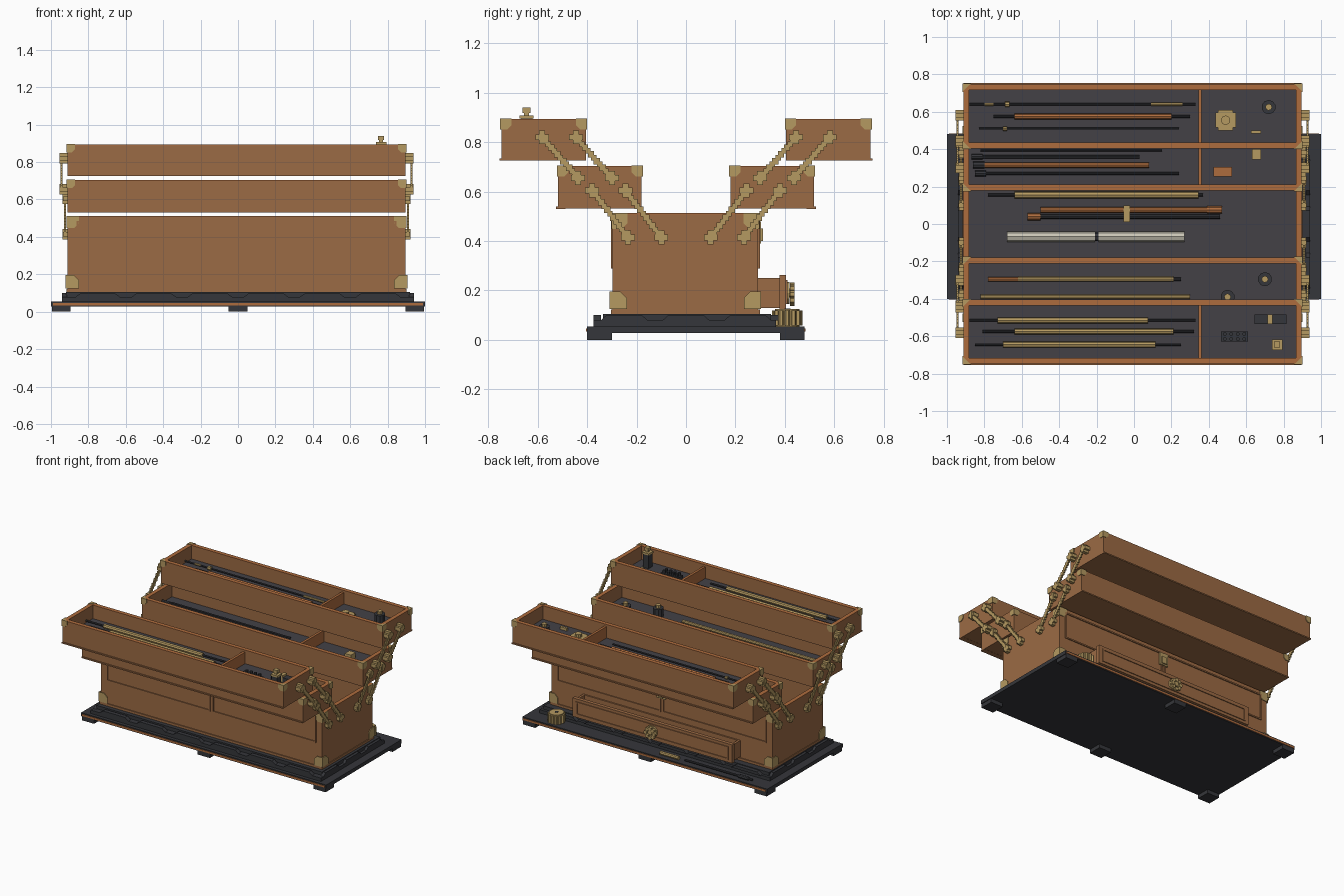
import bpy, bmesh, math
from mathutils import Matrix, Vector

if "Cube" in bpy.data.objects:
    bpy.data.objects.remove(bpy.data.objects["Cube"])


def material(name, rgb):
    m = bpy.data.materials.new(name)
    m.use_nodes = True
    m.diffuse_color = (*rgb, 1)
    m.node_tree.nodes["Principled BSDF"].inputs["Base Color"].default_value = (*rgb, 1)
    return m


WOOD = material("brown wood", (0.33, 0.145, 0.058))
RED = material("orange wood", (0.42, 0.15, 0.048))
BRASS = material("brass", (0.46, 0.32, 0.12))
DARK = material("dark lining", (0.056, 0.053, 0.062))
BLACK = material("black base", (0.036, 0.037, 0.043))
IVORY = material("ivory", (0.60, 0.57, 0.47))
CX = -0.008   # the chest sits slightly off the base centre
HX = 0.903    # half length of chest and trays


class Part:
    """Collects simple solids into one object."""
    def __init__(self, name, mat):
        self.name, self.mat, self.bm = name, mat, bmesh.new()

    def box(self, x0, x1, y0, y1, z0, z1):
        m = Matrix.Translation(((x0 + x1) / 2, (y0 + y1) / 2, (z0 + z1) / 2))
        bmesh.ops.create_cube(self.bm, size=1, matrix=m @ Matrix.Diagonal((x1 - x0, y1 - y0, z1 - z0, 1)))
        return self

    def cyl(self, c, r, length, axis="z", n=10, r2=None):
        rot = {"z": Matrix(), "x": Matrix.Rotation(math.pi / 2, 4, "Y"),
               "y": Matrix.Rotation(-math.pi / 2, 4, "X")}[axis]
        bmesh.ops.create_cone(self.bm, cap_ends=True, segments=n, radius1=r, radius2=r if r2 is None else r2,
                              depth=length, matrix=Matrix.Translation(c) @ rot)
        return self

    def prism(self, pts, move):
        """Extrudes a flat outline of 3D points along a vector."""
        f = self.bm.faces.new([self.bm.verts.new(p) for p in pts])
        g = bmesh.ops.extrude_face_region(self.bm, geom=[f])
        bmesh.ops.translate(self.bm, vec=move, verts=[v for v in g["geom"] if isinstance(v, bmesh.types.BMVert)])
        return self

    def walls(self, x0, x1, y0, y1, z0, z1, t):
        self.box(x0, x1, y0, y0 + t, z0, z1).box(x0, x1, y1 - t, y1, z0, z1)
        return self.box(x0, x0 + t, y0 + t, y1 - t, z0, z1).box(x1 - t, x1, y0 + t, y1 - t, z0, z1)

    def done(self):
        bmesh.ops.recalc_face_normals(self.bm, faces=self.bm.faces[:])
        me = bpy.data.meshes.new(self.name)
        self.bm.to_mesh(me)
        self.bm.free()
        me.materials.append(self.mat)
        ob = bpy.data.objects.new(self.name, me)
        bpy.context.collection.objects.link(ob)
        return ob


def corner_plates(p, x, y, z, sx, sy, sz, a, top=False, t=0.005):
    """Clipped plates wrapping one corner; sx, sy, sz point outward."""
    prof = [(-t, -t), (a, -t), (a, a * 0.6), (a * 0.6, a), (-t, a)]
    p.prism([(x, y - sy * u, z - sz * v) for u, v in prof], (sx * t, 0, 0))
    p.prism([(x - sx * u, y, z - sz * v) for u, v in prof], (0, sy * t, 0))
    if top:
        p.prism([(x - sx * u, y - sy * v, z) for u, v in ((-t, -t), (a, -t), (-t, a))], (0, 0, sz * t))


# Base slab, feet and stepped plinth
base = Part("base_slab", BLACK).box(-1, 1, -0.4, 0.48, 0.028, 0.055)
base.box(-0.94, 0.94, -0.375, 0.365, 0.055, 0.08).box(-0.92, 0.92, -0.335, 0.345, 0.08, 0.105)
base.done()
feet = Part("feet", BLACK)
for x in (-0.945, 0, 0.945):
    for y in (-0.35, 0.43):
        feet.box(x - 0.05, x + 0.05, y - 0.05, y + 0.05, 0, 0.028)
feet.done()
trim = Part("plinth_scallops", BLACK)
scallop = [(-0.12, 0), (-0.09, 0.022), (0.09, 0.022), (0.12, 0)]
for i in range(6):
    x = -0.75 + 0.3 * i
    for y in (-0.375, 0.345):
        trim.prism([(x + u, y, 0.078 + v) for u, v in scallop], (0, 0.03, 0))
for i in range(3):
    for x in (-0.94, 0.915):
        trim.prism([(x, -0.25 + 0.25 * i + u * 0.8, 0.078 + v) for u, v in scallop], (0.025, 0, 0))
trim.done()
inlay = Part("base_inlay", RED)
inlay.box(-0.99, 0.99, -0.404, -0.4, 0.034, 0.047).box(-0.99, 0.99, 0.48, 0.484, 0.034, 0.047).done()

# Chest body with raised panel frames
x0, x1 = CX - HX, CX + HX
body = Part("chest_walls", WOOD).walls(x0, x1, -0.297, 0.292, 0.105, 0.508, 0.03)
body.box(x0 - 0.005, x1 + 0.005, -0.304, 0.299, 0.105, 0.122).done()
Part("chest_rim", RED).walls(x0, x1, -0.297, 0.292, 0.508, 0.513, 0.03).done()
Part("chest_floor", DARK).box(x0 + 0.03, x1 - 0.03, -0.267, 0.262, 0.27, 0.29).done()
frames = Part("panel_frames", WOOD)
for a, b in ((CX - 0.855, CX - 0.008), (CX + 0.008, CX + 0.855)):
    for y in (-0.304, 0.291):
        frames.box(a, b, y, y + 0.008, 0.288, 0.298).box(a, b, y, y + 0.008, 0.476, 0.486)
        frames.box(a, a + 0.01, y, y + 0.008, 0.298, 0.476).box(b - 0.01, b, y, y + 0.008, 0.298, 0.476)
frames.done()
guard = Part("chest_corner_guards", BRASS)
for sx in (-1, 1):
    for sy, y in ((-1, -0.297), (1, 0.292)):
        corner_plates(guard, CX + sx * HX, y, 0.508, sx, sy, 1, 0.06)
        corner_plates(guard, CX + sx * (HX + 0.005), y + sy * 0.007, 0.13, sx, sy, -1, 0.065)
guard.done()
Part("latch", BRASS).box(CX - 0.035, CX + 0.035, 0.29, 0.303, 0.39, 0.48).box(
    CX - 0.02, CX + 0.02, 0.3, 0.312, 0.4, 0.45).done()

# Open drawer at the back
dr = Part("drawer", WOOD).walls(-0.65, 0.634, 0.285, 0.385, 0.13, 0.25, 0.018)
dr.box(-0.66, 0.644, 0.378, 0.405, 0.125, 0.262).box(-0.65, 0.634, 0.285, 0.385, 0.13, 0.14)
for z in (0.145, 0.232):
    dr.box(-0.63, 0.614, 0.404, 0.411, z, z + 0.01)
for x in (-0.63, 0.604):
    dr.box(x, x + 0.01, 0.404, 0.411, 0.155, 0.232)
dr.done()
Part("drawer_lining", DARK).box(-0.632, 0.616, 0.303, 0.367, 0.14, 0.215).done()
pull = Part("drawer_pull", BRASS).cyl((CX, 0.412, 0.19), 0.045, 0.014, "y", 12)
pull.cyl((CX, 0.425, 0.19), 0.018, 0.02, "y", 8)
for i in range(8):
    a = i * math.pi / 4
    pull.cyl((CX + 0.034 * math.cos(a), 0.43, 0.185 + 0.034 * math.sin(a)), 0.014, 0.018, "y", 6)
pull.done()

# Four cantilever trays
for sy, side in ((-1, "front"), (1, "back")):
    for level, ya, yb, z0, z1 in (("lower", 0.18, 0.518, 0.535, 0.703), ("upper", 0.405, 0.747, 0.73, 0.894)):
        a, b = sorted((sy * ya, sy * yb))
        tray = Part(f"{side}_{level}_tray", WOOD).walls(x0, x1, a, b, z0, z1 - 0.004, 0.03)
        tray.box(x0, x1, a, b, z0 - 0.004, z0 + 0.01)
        lip = sorted((sy * (yb - 0.03), sy * (yb + 0.008)))
        tray.box(x0, x1, lip[0], lip[1], z0 - 0.005, z0 + 0.004).done()
        rim = Part(f"{side}_{level}_tray_rim", RED).walls(x0, x1, a, b, z1 - 0.004, z1, 0.03)
        if (side, level) != ("front", "lower"):
            rim.box(0.344, 0.362, a + 0.03, b - 0.03, z1 - 0.1, z1 - 0.015)
        rim.done()
        Part(f"{side}_{level}_tray_lining", DARK).box(
            x0 + 0.03, x1 - 0.03, a + 0.03, b - 0.03, z0 + 0.01, z1 - 0.1).done()
        caps = Part(f"{side}_{level}_tray_corners", BRASS)
        for sx in (-1, 1):
            corner_plates(caps, CX + sx * HX, a, z1 - 0.002, sx, -1, 1, 0.04, True)
            corner_plates(caps, CX + sx * HX, b, z1 - 0.002, sx, 1, 1, 0.04, True)
        caps.done()

# Stepped hinge arms with cross shaped pivots
arms = Part("hinge_arms", BRASS)
for sx in (-1, 1):
    for sy in (-1, 1):
        for ya, za, yb, zb, off in ((0.10, 0.415, 0.245, 0.605, 0), (0.235, 0.415, 0.38, 0.605, 0),
                                    (0.30, 0.655, 0.445, 0.82, 0.018), (0.437, 0.655, 0.582, 0.82, 0.018)):
            def block(y, z, w, h, d0, d1):
                xs = sorted((CX + sx * (HX + d0), CX + sx * (HX + d1)))
                arms.box(xs[0], xs[1], sy * y - w, sy * y + w, z - h, z + h)
            for i in range(13):
                k = i / 12
                wide = 0.013 if i % 2 else 0.011
                block(ya + (yb - ya) * k, za + (zb - za) * k, wide, wide, off + 0.008, off + 0.02)
            for y, z in ((ya, za), (yb, zb)):
                block(y, z, 0.028, 0.012, 0, off + 0.025)
                block(y, z, 0.012, 0.028, 0, off + 0.026)
arms.done()

# Rods lying in the trays: name, y, floor z, then (start, end, radius, material) segments
UP, LOW, MID = 0.794, 0.603, 0.29
rods = [
    ("slim_rod", 0.64, UP, [(-0.88, 0.33, 0.006, BLACK), (-0.8, -0.75, 0.008, BRASS), (-0.69, -0.665, 0.015, BRASS), (0.09, 0.26, 0.009, BRASS)]),
    ("wood_rod", 0.575, UP, [(-0.75, 0.3, 0.008, BLACK), (-0.64, 0.2, 0.015, RED)]),
    ("thin_rod", 0.51, UP, [(-0.83, 0.24, 0.006, BLACK), (-0.7, -0.68, 0.012, BRASS)]),
    ("ringed_rod_a", -0.515, UP, [(-0.88, 0.33, 0.007, BLACK), (-0.73, 0.075, 0.016, BRASS)]),
    ("ringed_rod_b", -0.575, UP, [(-0.81, 0.32, 0.007, BLACK), (-0.64, 0.21, 0.016, BRASS)]),
    ("ringed_rod_c", -0.645, UP, [(-0.85, 0.25, 0.007, BLACK), (-0.7, 0.115, 0.016, BRASS)]),
    ("black_rod_a", 0.395, LOW, [(-0.82, 0.15, 0.007, BLACK)]),
    ("black_rod_b", 0.36, LOW, [(-0.86, 0.03, 0.009, BLACK), (-0.87, -0.81, 0.015, BLACK)]),
    ("wood_handle", 0.315, LOW, [(-0.8, 0.08, 0.015, RED), (-0.86, -0.8, 0.018, BLACK)]),
    ("black_rod_c", 0.27, LOW, [(-0.79, 0.24, 0.008, BLACK), (-0.85, -0.79, 0.015, BLACK)]),
    ("pointer", -0.295, LOW, [(-0.78, -0.62, 0.012, RED), (-0.62, 0.21, 0.013, BRASS), (0.21, 0.25, 0.01, BLACK)]),
    ("long_rod", -0.39, LOW, [(-0.82, 0.3, 0.012, BRASS)]),
    ("brass_tube", 0.155, MID, [(-0.78, 0.37, 0.008, BLACK), (-0.64, 0.345, 0.018, BRASS)]),
    ("wood_grip", 0.075, MID, [(-0.5, 0.45, 0.015, RED), (0.39, 0.47, 0.02, RED)]),
    ("grip_rod", 0.04, MID, [(-0.55, 0.46, 0.012, BLACK), (-0.57, -0.5, 0.02, RED)]),
    ("ivory_tubes", -0.068, MID, [(-0.68, -0.208, 0.027, IVORY), (-0.19, 0.27, 0.027, IVORY), (-0.21, -0.188, 0.024, BLACK)]),
    ("fallen_rod", 0.44, 0.055, [(-0.85, -0.3, 0.008, BLACK), (-0.25, -0.1, 0.014, BRASS), (-0.82, -0.74, 0.014, BLACK)])]
for name, y, z, segs in rods:
    top = max(s[2] for s in segs)
    for i, (a, b, r, mat) in enumerate(segs):
        Part(f"{name}_{i + 1}", mat).cyl(((a + b) / 2, y, z + top), r, b - a, "x", 8).done()
Part("grip_clasp", BRASS).box(-0.055, -0.022, 0.01, 0.1, MID, MID + 0.04).done()

# Small items in the compartments
for i, (x, y, z) in enumerate(((0.72, 0.625, UP), (0.7, -0.295, LOW), (0.5, -0.39, LOW))):
    Part(f"ink_pot_{i + 1}", BLACK).cyl((x, y, z + 0.03), 0.038, 0.06, "z", 10).done()
    Part(f"ink_pot_cap_{i + 1}", BRASS).cyl((x, y, z + 0.07), 0.018, 0.022, "z", 8).done()
gear = Part("brass_rosette", BRASS).box(0.45, 0.53, 0.5, 0.61, UP, UP + 0.02)
gear.box(0.435, 0.545, 0.515, 0.595, UP, UP + 0.02).cyl((0.49, 0.555, UP + 0.03), 0.025, 0.025).done()
bits = Part("brass_bits", BRASS).box(0.625, 0.68, 0.483, 0.5, UP, UP + 0.02)
bits.box(0.63, 0.68, 0.345, 0.4, LOW, LOW + 0.04).box(0.715, 0.74, -0.535, -0.485, UP, UP + 0.05).done()
Part("wood_block", RED).box(0.425, 0.525, 0.255, 0.305, LOW, LOW + 0.03).done()
Part("dark_case", BLACK).box(0.645, 0.815, -0.535, -0.485, UP, UP + 0.035).done()
rack = Part("dark_rack", BLACK).box(0.465, 0.61, -0.628, -0.575, UP, UP + 0.025)
for i in range(4):
    for y in (-0.615, -0.588):
        rack.cyl((0.485 + 0.035 * i, y, UP + 0.035), 0.011, 0.02, "z", 6)
rack.done()
Part("bottle", BLACK).box(0.742, 0.788, -0.668, -0.622, UP, 0.895).done()
Part("bottle_stopper", BRASS).box(0.737, 0.793, -0.673, -0.617, 0.895, 0.908).box(
    0.755, 0.775, -0.655, -0.635, 0.908, 0.92).box(0.749, 0.781, -0.661, -0.629, 0.918, 0.94).done()

# Fluted brass jar on the base
jar = Part("fluted_jar", BRASS).cyl((0.77, 0.41, 0.09), 0.05, 0.07, "z", 16)
for i in range(12):
    a = i * math.pi / 6
    jar.cyl((0.77 + 0.05 * math.cos(a), 0.41 + 0.05 * math.sin(a), 0.088), 0.011, 0.06, "z", 6)
jar.done()
Part("jar_hole", BLACK).cyl((0.77, 0.41, 0.126), 0.012, 0.004, "z", 8).done()
